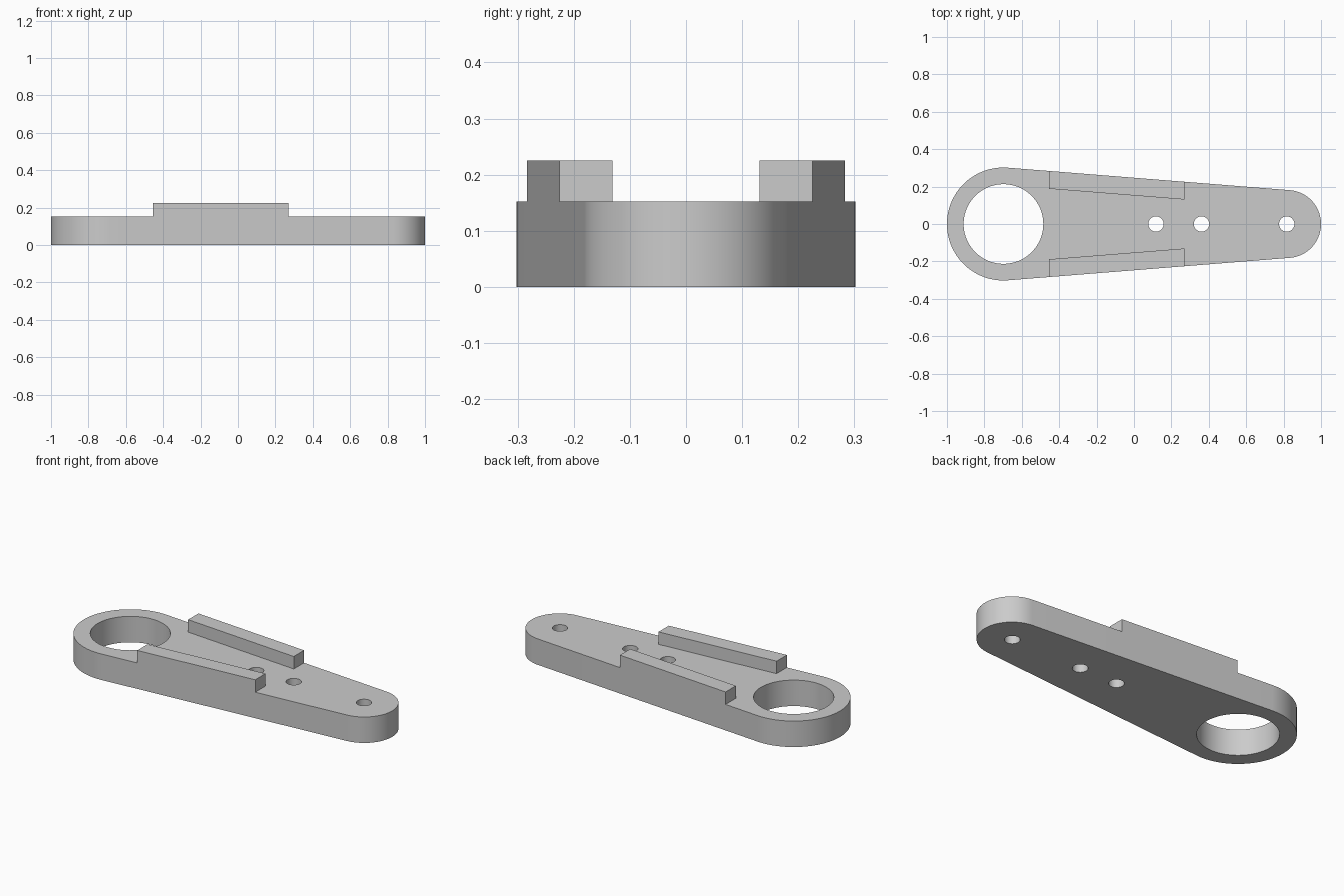
import bpy
import bmesh
import math

if "Cube" in bpy.data.objects:
    bpy.data.objects.remove(bpy.data.objects["Cube"])

BIG_X, BIG_R = -0.698, 0.302      # large rounded end
TIP_X, TIP_R = 0.8185, 0.1815     # small rounded end
PLATE_H, RAIL_H = 0.152, 0.225
RAIL_X0, RAIL_X1, RAIL_W = -0.455, 0.27, 0.095
HOLES = [(BIG_X, 0.213, 96), (0.118, 0.041, 40), (0.361, 0.041, 40), (0.8165, 0.041, 40)]

taper = math.asin((BIG_R - TIP_R) / (TIP_X - BIG_X))


def edge_y(x):
    """Half width of the plate along its straight tapered flank."""
    return BIG_R / math.cos(taper) - math.tan(taper) * (x - BIG_X)


def arc(cx, r, a0, a1, n):
    return [(cx + r * math.cos(a0 + (a1 - a0) * i / n),
             r * math.sin(a0 + (a1 - a0) * i / n)) for i in range(n + 1)]


grey = bpy.data.materials.new("light grey")
grey.diffuse_color = (0.6, 0.6, 0.6, 1)
grey.use_nodes = True
grey.node_tree.nodes["Principled BSDF"].inputs["Base Color"].default_value = grey.diffuse_color

# Tapered plate outline, with the rail corners placed on both flanks
a = math.pi / 2 - taper
outline = arc(TIP_X, TIP_R, -a, a, 48)
outline += [(x, edge_y(x)) for x in (RAIL_X1, RAIL_X0)]
outline += arc(BIG_X, BIG_R, a, 2 * math.pi - a, 72)
outline += [(x, -edge_y(x)) for x in (RAIL_X0, RAIL_X1)]

bm = bmesh.new()
bottom = bm.faces.new([bm.verts.new((x, y, 0)) for x, y in outline])
ext = bmesh.ops.extrude_face_region(bm, geom=[bottom], use_keep_orig=True)
bmesh.ops.translate(bm, vec=(0, 0, PLATE_H),
                    verts=[g for g in ext["geom"] if isinstance(g, bmesh.types.BMVert)])


def top_vert(x, y):
    return min(bm.verts, key=lambda v: (v.co.x - x) ** 2 + (v.co.y - y) ** 2 + (v.co.z - PLATE_H) ** 2)


# Side rails: cut from the top face, then raised flush with the flanks
for s in (1, -1):
    v0 = top_vert(RAIL_X0, s * edge_y(RAIL_X0))
    v1 = top_vert(RAIL_X1, s * edge_y(RAIL_X1))
    top = max((f for f in bm.faces if v0 in f.verts and v1 in f.verts),
              key=lambda f: f.calc_center_median().z)
    inner = [(x, s * (edge_y(x) - RAIL_W), PLATE_H) for x in (RAIL_X0, RAIL_X1)]
    bmesh.utils.face_split(top, v0, v1, coords=inner)
    rail = next(f for f in bm.faces if len(f.verts) == 4
                and all(abs(v.co.z - PLATE_H) < 1e-5 for v in f.verts)
                and f.calc_center_median().y * s > 0)
    raised = bmesh.ops.extrude_discrete_faces(bm, faces=[rail])["faces"][0]
    bmesh.ops.translate(bm, vec=(0, 0, RAIL_H - PLATE_H), verts=raised.verts[:])

bmesh.ops.recalc_face_normals(bm, faces=bm.faces[:])
mesh = bpy.data.meshes.new("link_plate")
bm.to_mesh(mesh)
bm.free()
mesh.materials.append(grey)
plate = bpy.data.objects.new("link_plate", mesh)
bpy.context.collection.objects.link(plate)

# Through holes: one large bore and three small pin holes
for x, r, n in HOLES:
    bpy.ops.mesh.primitive_cylinder_add(vertices=n, radius=r, depth=1, location=(x, 0, 0))
    cutter = bpy.context.object
    cutter.name = "hole_cutter"
    cutter.hide_render = True
    cutter.data.materials.append(grey)
    mod = plate.modifiers.new("hole", 'BOOLEAN')
    mod.operation, mod.solver, mod.object = 'DIFFERENCE', 'EXACT', cutter
    bpy.context.view_layer.objects.active = plate
    bpy.ops.object.modifier_apply(modifier=mod.name)
    bpy.data.objects.remove(cutter)

# Smooth round walls with crisp rims
bpy.ops.object.select_all(action='DESELECT')
plate.select_set(True)
bpy.context.view_layer.objects.active = plate
bpy.ops.object.shade_smooth_by_angle(angle=math.radians(30))
